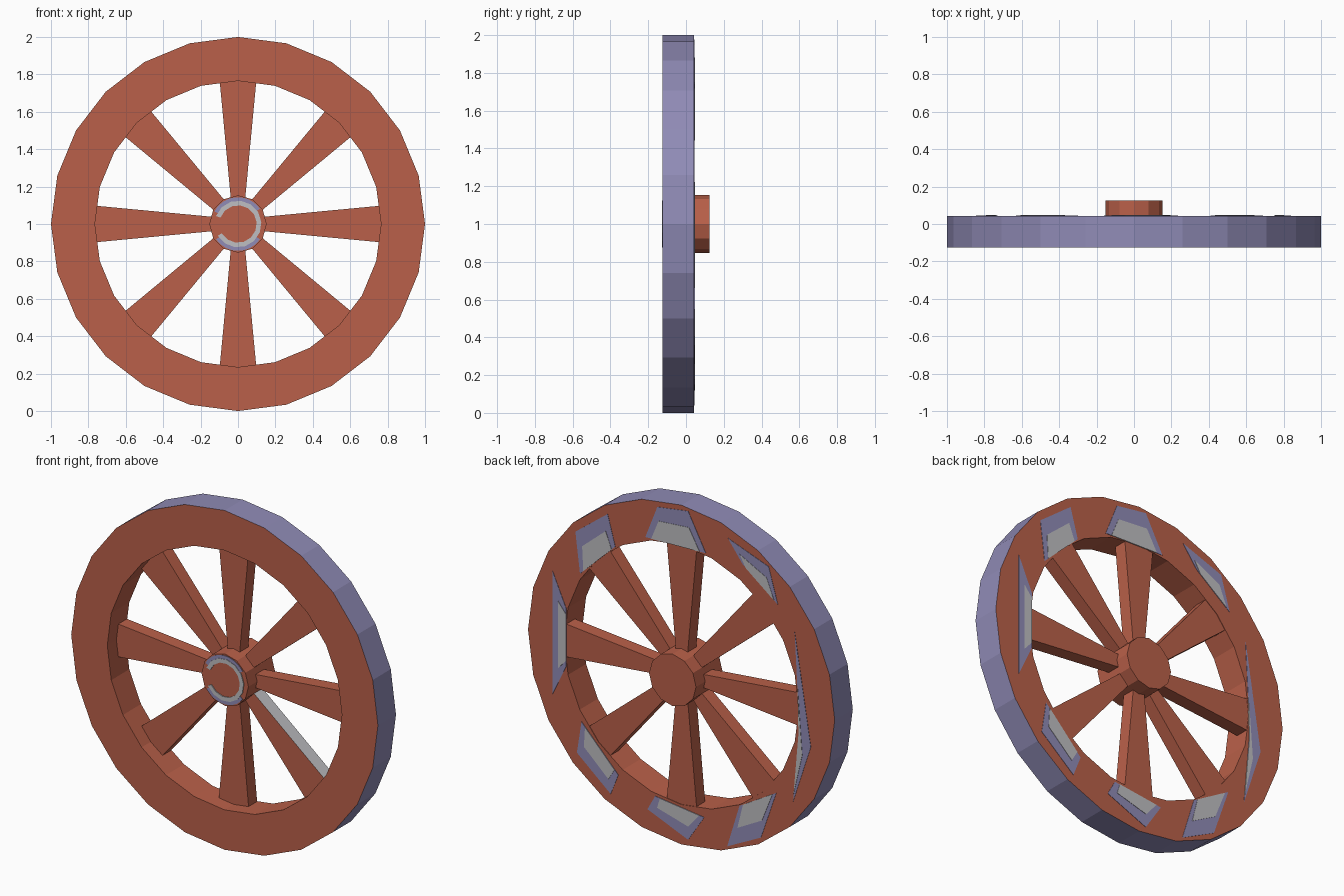
import bpy, bmesh, math
from mathutils import Vector

if "Cube" in bpy.data.objects:
    bpy.data.objects.remove(bpy.data.objects["Cube"])

CZ = 1.0
FRONT, BACK, HUB_BACK = -0.125, 0.043, 0.125


def material(name, rgb):
    m = bpy.data.materials.new(name)
    m.diffuse_color = (*rgb, 1)
    m.use_nodes = True
    m.node_tree.nodes["Principled BSDF"].inputs["Base Color"].default_value = m.diffuse_color
    return m


WOOD = material("red_wood", (0.49, 0.118, 0.067))
STEEL = material("violet_steel", (0.28, 0.26, 0.47))
GREY = material("light_grey", (0.52, 0.52, 0.54))


def finish(name, bm, mats):
    bmesh.ops.recalc_face_normals(bm, faces=bm.faces)
    me = bpy.data.meshes.new(name)
    bm.to_mesh(me)
    bm.free()
    for m in mats:
        me.materials.append(m)
    ob = bpy.data.objects.new(name, me)
    bpy.context.collection.objects.link(ob)
    return ob


def polar(r, deg):
    a = math.radians(deg)
    return r * math.sin(a), r * math.cos(a)


def prism(name, pts, y0, y1, mats):
    """Extrude an (x, z) outline, relative to the axle, from y0 to y1."""
    bm = bmesh.new()
    a = [bm.verts.new((x, y0, z + CZ)) for x, z in pts]
    b = [bm.verts.new((x, y1, z + CZ)) for x, z in pts]
    bm.faces.new(a)
    bm.faces.new(b)
    n = len(pts)
    for i in range(n):
        j = (i + 1) % n
        bm.faces.new((a[i], a[j], b[j], b[i]))
    return finish(name, bm, mats)


# rim: square ring with a steel tread
bm = bmesh.new()
rings = []
for i in range(24):
    ring = []
    for r, y in ((1, FRONT), (1, BACK), (0.765, BACK), (0.765, FRONT)):
        x, z = polar(r, i * 15)
        ring.append(bm.verts.new((x, y, z + CZ)))
    rings.append(ring)
for i in range(24):
    p, q = rings[i], rings[(i + 1) % 24]
    for k in range(4):
        f = bm.faces.new((p[k], p[(k + 1) % 4], q[(k + 1) % 4], q[k]))
        f.material_index = 1 if k == 0 else 0
finish("rim", bm, [WOOD, STEEL])

# hub
prism("hub", [polar(0.153, i * 30) for i in range(12)], FRONT + 0.004, HUB_BACK, [WOOD])

# spokes, widening towards the rim; one has a grey side
for s in range(8):
    a = math.radians(s * 45)
    d = Vector((math.sin(a), math.cos(a)))
    t = Vector((d.y, -d.x))
    pts = [d * 0.1 - t * 0.035, d * 0.1 + t * 0.035, d * 0.765 + t * 0.098, d * 0.765 - t * 0.098]
    ob = prism("spoke_%d" % s, pts, -0.04, BACK - 0.003, [WOOD, GREY])
    if s == 3:
        for f in ob.data.polygons:
            if f.normal.x > 0.5 and f.normal.z > 0.5:
                f.material_index = 1


# painted arcs on the hub front
def arc(name, r0, r1, a0, a1, y, mat):
    n = 12
    angs = [a0 + (a1 - a0) * i / n for i in range(n + 1)]
    bm = bmesh.new()
    prev = None
    for g in angs:
        pair = []
        for r in (r0, r1):
            x, z = polar(r, g)
            pair.append(bm.verts.new((x, y, z + CZ)))
        if prev:
            bm.faces.new((prev[0], prev[1], pair[1], pair[0]))
        prev = pair
    ext = bmesh.ops.extrude_face_region(bm, geom=bm.faces[:])
    for v in ext["geom"]:
        if isinstance(v, bmesh.types.BMVert):
            v.co.y += 0.006
    finish(name, bm, [mat])


arc("hub_steel_top", 0.1, 0.143, -62, 55, FRONT + 0.001, STEEL)
arc("hub_steel_bottom", 0.1, 0.143, 125, 235, FRONT + 0.001, STEEL)
arc("hub_grey_arc", 0.1, 0.125, -70, 240, FRONT - 0.001, GREY)

# painted plates on the rim back: outer pair, then inner pair
PLATES = [
    ((.156, .948), (-.045, .977), (-.16, .76), (.234, .75)),
    ((.69, .66), (.48, .82), (.43, .64), (.66, .42)),
    ((.84, -.34), (.84, .39), (.75, .19), (.75, -.15)),
    ((-.305, .887), (-.57, .79), (-.63, .583), (-.40, .76)),
    ((-.74, .45), (-.845, -.2), (-.73, -.55), (-.77, -.1)),
    ((-.30, -.93), (-.52, -.82), (-.62, -.53), (-.38, -.67)),
    ((.22, -.85), (-.045, -.96), (-.15, -.80), (.17, -.76)),
    ((.68, -.64), (.46, -.825), (.41, -.70), (.65, -.45)),
]
for i, plate in enumerate(PLATES):
    oa, ob_, ib, ia = (Vector(p) for p in plate)
    prism("steel_patch_%d" % i, [oa, ob_, ib, ia], BACK - 0.002, BACK + 0.002, [STEEL])
    ma, mb = oa.lerp(ia, 0.42), ob_.lerp(ib, 0.42)
    grey = [ma.lerp(mb, 0.15), ma.lerp(mb, 0.85), ib.lerp(ia, 0.1), ia.lerp(ib, 0.1)]
    prism("grey_patch_%d" % i, grey, BACK - 0.002, BACK + 0.004, [GREY])
